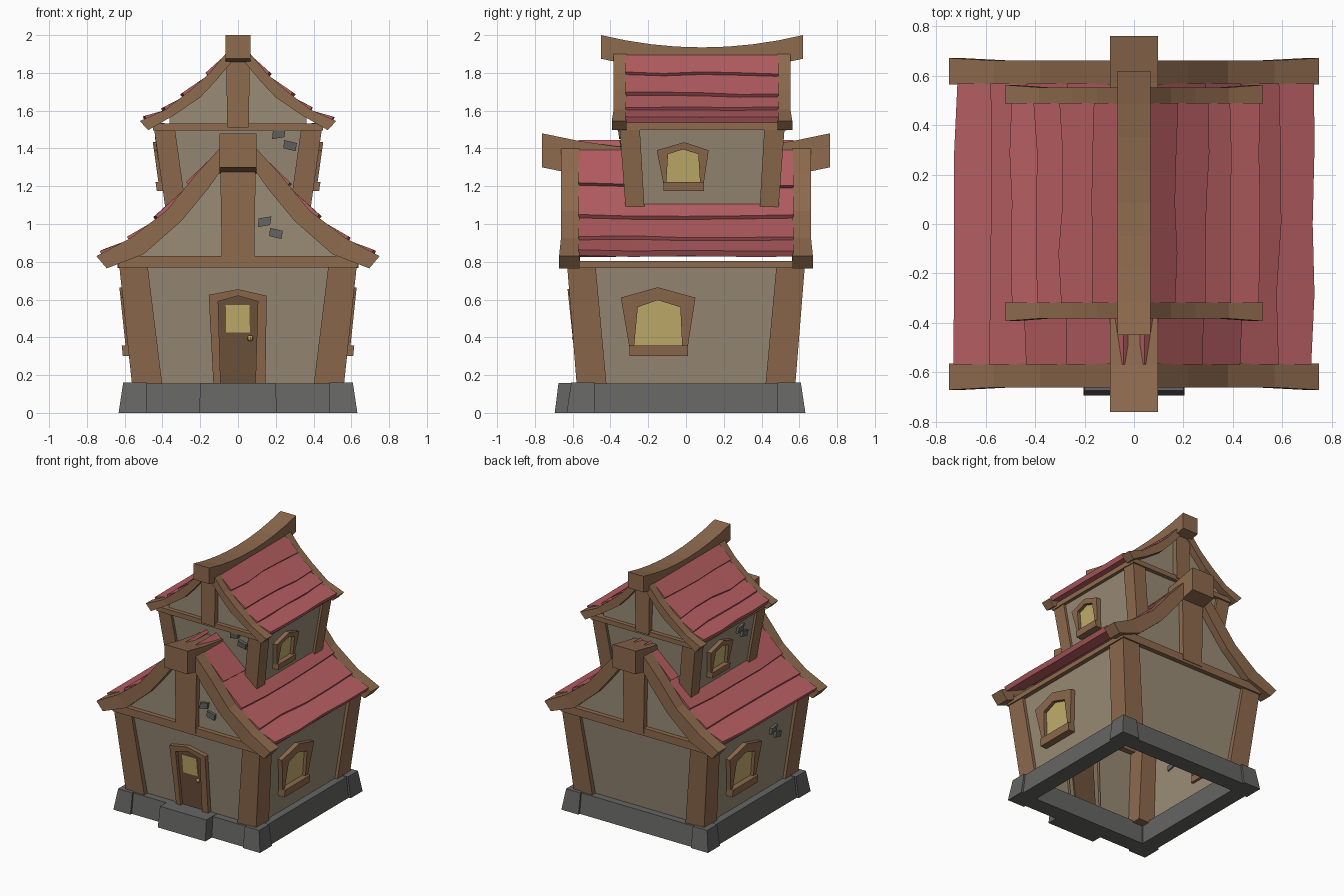
import bpy, bmesh, random
from math import hypot

if "Cube" in bpy.data.objects:
    bpy.data.objects.remove(bpy.data.objects["Cube"])

random.seed(4)


def material(name, r, g, b):
    m = bpy.data.materials.new(name)
    m.diffuse_color = (r, g, b, 1)
    m.use_nodes = True
    m.node_tree.nodes["Principled BSDF"].inputs["Base Color"].default_value = m.diffuse_color
    return m


WOOD = material("wood", .27, .145, .075)
DARK = material("door_wood", .16, .085, .045)
WALL = material("plaster", .32, .26, .18)
ROOF = material("roof_red", .46, .11, .12)
GLASS = material("window_yellow", .55, .43, .15)
STONE = material("stone", .13, .13, .125)
GOLD = material("gold", .55, .36, .07)


def loft(name, mat, rings, caps=True):
    """Skin a row of equal-length closed rings."""
    bm = bmesh.new()
    vs = [[bm.verts.new(p) for p in r] for r in rings]
    n = len(rings[0])
    for a, b in zip(vs, vs[1:]):
        for i in range(n):
            bm.faces.new((a[i], a[(i + 1) % n], b[(i + 1) % n], b[i]))
    if caps:
        bm.faces.new(vs[0])
        bm.faces.new(vs[-1])
    bmesh.ops.recalc_face_normals(bm, faces=bm.faces)
    me = bpy.data.meshes.new(name)
    bm.to_mesh(me)
    bm.free()
    me.materials.append(mat)
    ob = bpy.data.objects.new(name, me)
    bpy.context.collection.objects.link(ob)
    return ob


def block(name, mat, bottom, top, sx=1, sy=1, cy=0, caps=True):
    """Tapered box from two (x0, x1, y0, y1, z) rectangles."""
    def ring(r):
        x0, x1, y0, y1, z = r
        return [(sx * x, cy + sy * y, z) for x, y in ((x0, y0), (x1, y0), (x1, y1), (x0, y1))]
    return loft(name, mat, [ring(bottom), ring(top)], caps)


def beam(name, x0, x1, y0, y1, z0, z1, **k):
    return block(name, WOOD, (x0, x1, y0, y1, z0), (x0, x1, y0, y1, z1), **k)


def slab(name, mat, place, pts, d0, d1):
    """Flat outline raised off a wall."""
    return loft(name, mat, [[place(u, v, d) for u, v in pts] for d in (d0, d1)])


def framed(name, place, outer, inner, fill):
    """Frame with a recessed panel."""
    rings = [(outer, -.02), (outer, .035), (inner, .035), (inner, .008)]
    loft(name + "_frame", WOOD, [[place(u, v, d) for u, v in r] for r, d in rings], caps=False)
    slab(name + "_panel", fill, place, inner, -.01, .01)


def bricks(name, place, u, v):
    for k, (du, dv, t) in enumerate(((-.03, .032, .008), (.03, -.03, -.006))):
        pts = [(u + du + a, v + dv + b + t * a / .035) for a, b in
               ((-.035, -.02), (.03, -.024), (.037, .02), (-.03, .024))]
        slab(f"{name}_{k}", STONE, place, pts, -.01, .02)


def on_curve(curve, x):
    """Point and upward normal on a roof curve at x."""
    for (xa, za), (xb, zb) in zip(curve, curve[1:]):
        if x <= xb or (xb, zb) == curve[-1]:
            s = (zb - za) / (xb - xa)
            h = hypot(1, s)
            return x, za + s * (x - xa), -s / h, 1 / h


def roof(tag, cy, outer, inner, edges, y_in, y_out, ridge):
    half, width, z_mid, rise, thick = ridge
    # Sagging ridge beam
    rings = []
    for i in range(9):
        s = i / 4 - 1
        z = z_mid + rise * s * s
        rings.append([(x, cy + s * half, zz) for x, zz in
                      ((-width, z - thick), (width, z - thick), (width, z), (-width, z))])
    loft(tag + "_ridge_beam", WOOD, rings)
    for sx in (-1, 1):
        # Curved rafters at both gable ends
        for sy in (-1, 1):
            rings = []
            for i, (o, n) in enumerate(zip(outer, inner)):
                flare = .01 if i == len(outer) - 1 else 0
                ya, yb = cy + sy * y_in, cy + sy * (y_out + flare)
                rings.append([(sx * p[0], y, p[1]) for p, y in ((o, ya), (o, yb), (n, yb), (n, ya))])
            loft(tag + "_rafter", WOOD, rings)
        # Overlapping wavy shingle rows
        for r, (xa, xb) in enumerate(zip(edges, edges[1:])):
            rings = []
            for j in range(5):
                y = cy + (j / 2 - 1) * (y_in + .005)
                xe = xb + random.uniform(-.011, .011)
                ring = []
                for x, lift in ((max(xa - .02, .04), -.01), (xe, .015), (xe, -.02), (max(xa - .02, .04), -.035)):
                    px, pz, nx, nz = on_curve(outer, x)
                    ring.append((sx * (px + nx * lift), y, pz + nz * lift))
                rings.append(ring)
            loft(f"{tag}_shingle_row_{r}", ROOF, rings)


def gable(tag, cy, outer, inner, y, z_base, post_w, post_y, post_top):
    # Plaster triangle and king post, both ends
    mid = [((a[0] + b[0]) / 2, (a[1] + b[1]) / 2) for a, b in zip(outer, inner)][:-1]
    pts = [(-x, z) for x, z in reversed(mid)] + mid + [(mid[-1][0], z_base), (-mid[-1][0], z_base)]
    for s in (-1, 1):
        loft(tag + "_gable", WALL, [[(x, cy + s * d, z) for x, z in pts] for d in (y - .03, y)])
        w = post_w
        block(tag + "_king_post", WOOD, (-w * .9, w * .9, y - .02, post_y, z_base),
              (-w, w, y - .02, post_y, post_top), sy=s, cy=cy)


# Stone foundation ring, corner blocks and door step
for s in (-1, 1):
    block("foundation_side", STONE, (.49, .615, -.5, .5, 0), (.49, .595, -.5, .5, .155), sx=s)
    block("foundation_end", STONE, (-.5, .5, .49, .615, 0), (-.5, .5, .49, .595, .155), sy=s)
    for t in (-1, 1):
        block("foundation_corner", STONE, (.485, .632, .485, .632, 0), (.485, .608, .485, .608, .16), sx=s, sy=t)
block("door_step", STONE, (-.205, .205, -.695, -.55, 0), (-.2, .2, -.675, -.55, .158))

# Wall half-width at height z, per storey
def low_w(z):
    return .54 + (min(z, .8) - .16) * .105


def top_w(z):
    return .368 + (z - 1.09) * .14


TCY = .085
W = low_w
block("lower_walls", WALL, (-W(.08), W(.08), -W(.08), W(.08), .08), (-W(.8), W(.8), -W(.8), W(.8), .8), caps=False)
a, b = top_w(1.06), top_w(1.52)
block("upper_walls", WALL, (-a, a, -a - .015, a + .015, 1.06), (-b, b, -b + .01, b - .01, 1.52), cy=TCY, caps=False)

# Leaning corner posts, tie beams, wall plates
for s in (-1, 1):
    for t in (-1, 1):
        block("lower_corner_post", WOOD, (.40, .56, .42, .578, .14), (.48, .63, .48, .63, .79), sx=s, sy=t)
        block("upper_corner_post", WOOD, (.275, .385, .305, .405, 1.085), (.335, .445, .33, .437, 1.51),
              sx=s, sy=t, cy=TCY)
    beam("lower_tie_beam", -.635, .635, .56, .64, .77, .83, sy=s)
    beam("upper_tie_beam", -.45, .45, .37, .447, 1.495, 1.532, sy=s, cy=TCY)
    beam("lower_wall_plate", .57, .637, -.6, .6, .768, .805, sx=s)
    beam("upper_wall_plate", .39, .45, -.4, .4, 1.497, 1.535, sx=s, cy=TCY)

# Roofs and gables
low_out = [(.07, 1.43), (.22, 1.265), (.38, 1.07), (.57, .925), (.75, .83)]
low_in = [(.05, 1.34), (.16, 1.185), (.30, 1.015), (.50, .84), (.695, .765)]
top_out = [(.05, 1.92), (.15, 1.80), (.25, 1.71), (.385, 1.605), (.52, 1.545)]
top_in = [(.04, 1.85), (.12, 1.755), (.20, 1.67), (.34, 1.575), (.475, 1.497)]
roof("lower", 0, low_out, low_in, [.07, .27, .43, .58, .715], .565, .662, (.762, .098, 1.39, .09, .18))
roof("upper", TCY, top_out, top_in, [.05, .16, .29, .39, .495], .4, .468, (.535, .067, 1.935, .065, .125))
gable("lower", 0, low_out, low_in, .605, .79, .095, .645, 1.38)
gable("upper", TCY, top_out, top_in, .415, 1.51, .063, .455, 1.88)


# Side windows with sills (left side is the right side turned round)
def side(s, w, cy):
    return lambda u, v, d: (s * (w(v) + d), cy + s * (u - cy), v)


for s in (-1, 1):
    tag = "right" if s > 0 else "left"
    p = side(s, low_w, 0)
    framed(tag + "_lower_window", p,
           [(-.295, .32), (.005, .32), (.05, .61), (-.15, .665), (-.345, .61)],
           [(-.275, .35), (-.02, .35), (-.03, .56), (-.15, .597), (-.255, .56)], GLASS)
    slab(tag + "_lower_sill", WOOD, p, [(-.30, .30), (.01, .30), (.01, .358), (-.30, .358)], -.02, .055)
    q = side(s, top_w, TCY)
    framed(tag + "_upper_window", q,
           [(-.115, 1.19), (.09, 1.19), (.12, 1.39), (-.01, 1.433), (-.155, 1.39)],
           [(-.105, 1.21), (.075, 1.21), (.065, 1.37), (-.015, 1.395), (-.095, 1.37)], GLASS)
    slab(tag + "_upper_sill", WOOD, q, [(-.12, 1.175), (.095, 1.175), (.095, 1.222), (-.12, 1.222)], -.02, .05)
bricks("left_lower_bricks", side(-1, low_w, 0), .25, .60)
bricks("left_upper_bricks", side(-1, top_w, TCY), .26, 1.40)


# Front door with window and knob
def front(u, v, d):
    return (u, -low_w(v) - d, v)


framed("door", front,
       [(-.13, .15), (.145, .15), (.152, .62), (0, .655), (-.155, .625)],
       [(-.092, .155), (.092, .155), (.105, .59), (0, .62), (-.105, .59)], DARK)
slab("door_window", GLASS, front, [(-.063, .425), (.063, .425), (.06, .57), (-.065, .57)], 0, .015)
bpy.ops.mesh.primitive_uv_sphere_add(segments=8, ring_count=6, radius=.016, location=(.065, -.587, .395))
knob = bpy.context.object
knob.name = "door_knob"
knob.data.materials.append(GOLD)

# Exposed bricks on the front
bricks("front_gable_bricks", lambda u, v, d: (u, -.605 - d, v), .17, .98)
bricks("front_upper_bricks", lambda u, v, d: (u, TCY - top_w(v) - d, v), .245, 1.445)
